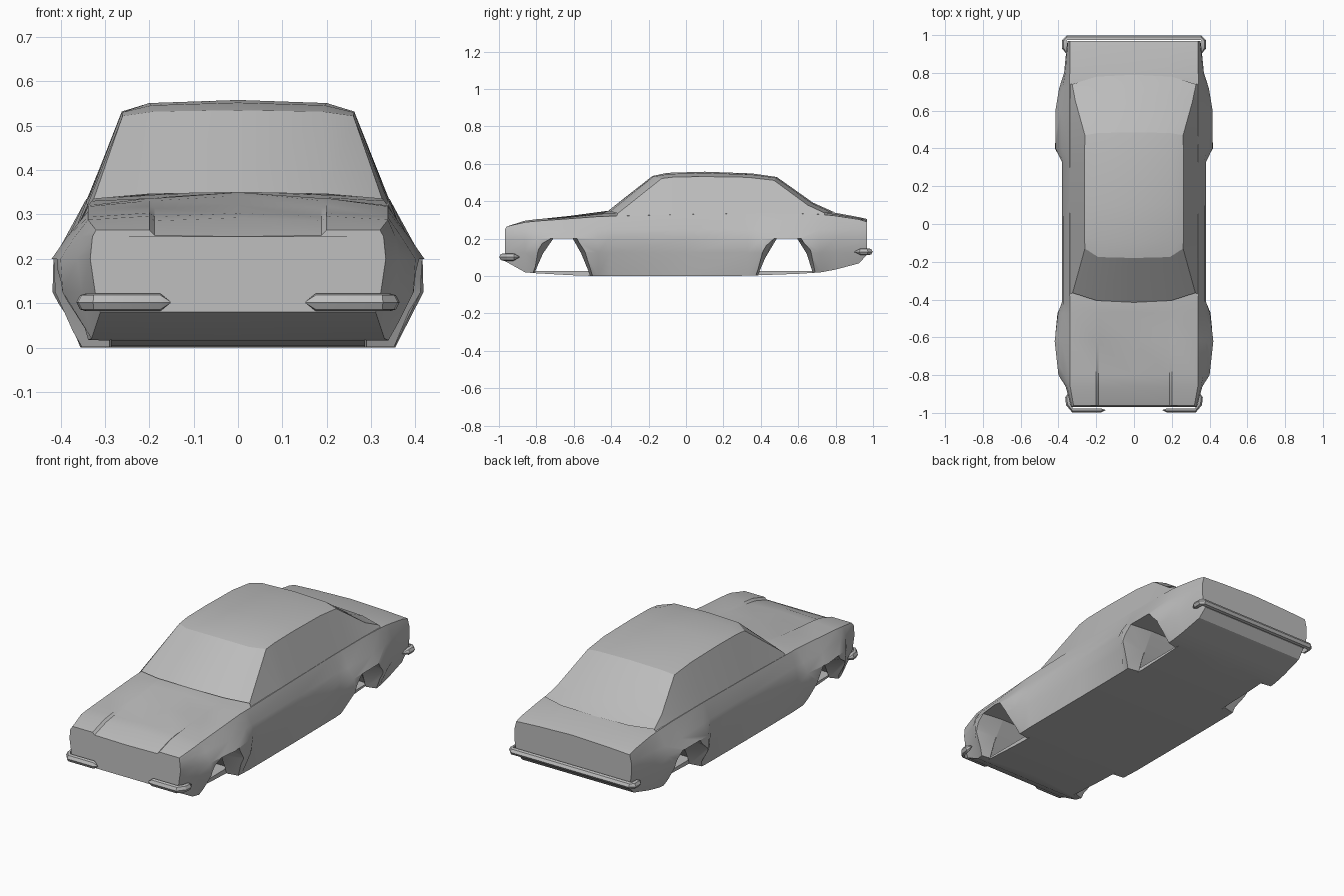
import bpy, bmesh
from mathutils import Vector

cube = bpy.data.objects.get("Cube")
if cube:
    bpy.data.objects.remove(cube)

paint = bpy.data.materials.new("grey_paint")
paint.use_nodes = True
paint.diffuse_color = (0.5, 0.5, 0.5, 1)
paint.node_tree.nodes["Principled BSDF"].inputs["Base Color"].default_value = (0.5, 0.5, 0.5, 1)


def loft(name, rings, closed=True, caps=True):
    """Skin a list of equal-length rings of points into one object."""
    bm = bmesh.new()
    rows = [[bm.verts.new(p) for p in ring] for ring in rings]
    n = len(rows[0])
    for a, b in zip(rows, rows[1:]):
        for i in range(n if closed else n - 1):
            j = (i + 1) % n
            bm.faces.new((a[i], a[j], b[j], b[i]))
    if caps:
        bm.faces.new(rows[0])
        bm.faces.new(rows[-1])
    bmesh.ops.remove_doubles(bm, verts=bm.verts, dist=0.0005)
    bmesh.ops.recalc_face_normals(bm, faces=bm.faces)
    mesh = bpy.data.meshes.new(name)
    bm.to_mesh(mesh)
    bm.free()
    mesh.materials.append(paint)
    obj = bpy.data.objects.new(name, mesh)
    bpy.context.collection.objects.link(obj)
    return obj


def smooth(obj, angle=0.5):
    bpy.ops.object.select_all(action='DESELECT')
    obj.select_set(True)
    bpy.context.view_layer.objects.active = obj
    bpy.ops.object.shade_smooth_by_angle(angle=angle)


def mirror_ring(half):
    """Complete a half section whose first and last points are on the centre line."""
    return half + [(-x, y, z) for x, y, z in reversed(half[1:-1])]


# Lower body stations: y, bottom z, x at bottom / 0.12 / 0.20 / 0.25 / shoulder,
# shoulder z, centre z, hood step depth
stations = [
    (-0.968, .080, .310, .322, .333, .328, .320, .265, .250, .012),
    (-0.860, .020, .330, .352, .362, .355, .338, .288, .293, .011),
    (-0.800, .015, .343, .395, .400, .368, .338, .294, .303, .009),
    (-0.620, .005, .350, .420, .420, .385, .338, .307, .322, .005),
    (-0.470, .000, .352, .405, .402, .375, .338, .318, .342, .000),
    (-0.410, .000, .355, .372, .380, .372, .340, .320, .350, .000),
    (0.000, .000, .355, .373, .380, .372, .342, .330, .345, .000),
    (0.330, .002, .355, .376, .382, .373, .342, .335, .350, .000),
    (0.400, .005, .355, .418, .416, .382, .342, .335, .352, .000),
    (0.600, .012, .350, .415, .416, .388, .342, .334, .355, .000),
    (0.720, .020, .345, .392, .396, .378, .342, .330, .350, .000),
    (0.800, .035, .342, .363, .370, .364, .340, .322, .338, .000),
    (0.925, .068, .335, .350, .358, .354, .340, .303, .315, .000),
    (0.968, .115, .330, .342, .352, .350, .340, .290, .305, .000),
]
rings = []
for y, zb, xb, x2, x3, x4, xs, zs, zc, d in stations:
    lean = 0.008 if y < -0.9 else 0      # nose leans back slightly at the hood edge
    ze = zs + (0.0 if d else 0.55 * (zc - zs))
    if d and y > -0.9:
        ze = zs + 0.6 * (zc - zs) + d * 0.5
    rings.append(mirror_ring([
        (0, y, zb), (xb, y, zb), (x2, y, max(.125, zb + .005)), (x3, y, .20), (x4, y, .25),
        (xs, y + lean, zs), (.2, y + lean, ze), (.188, y + lean, ze - d), (0, y + lean, zc)]))
body = loft("car_body", rings)

# Wheel openings: flared arch outside, open passage inside, floor kept in the middle
arches = {
    "front": ([(-.865, 0), (-.80, .16), (-.73, .20), (-.575, .20), (-.535, .14), (-.468, 0)],
              [(-.84, 0), (-.765, .12), (-.71, .20), (-.605, .20), (-.56, .12), (-.49, 0)]),
    "rear": ([(.335, 0), (.41, .15), (.465, .20), (.625, .20), (.675, .15), (.725, 0)],
             [(.36, 0), (.425, .10), (.485, .20), (.595, .20), (.645, .12), (.70, 0)]),
}
for name, (outer, inner) in arches.items():
    def section(x, pts, floor):
        return [(x, y, z if z else floor) for y, z in pts]
    half = [section(.46, outer, -.05), section(.29, inner, -.05), section(.285, inner, .026)]
    other = [[(-x, y, z) for x, y, z in r] for r in reversed(half)]
    cutter = loft(name + "_arch_cutter", half + other)
    cutter.hide_render = True
    mod = body.modifiers.new(name + "_arch", 'BOOLEAN')
    mod.operation, mod.solver, mod.object = 'DIFFERENCE', 'EXACT', cutter
    bpy.ops.object.select_all(action='DESELECT')
    bpy.context.view_layer.objects.active = body
    body.select_set(True)
    bpy.ops.object.modifier_apply(modifier=mod.name)
    bpy.data.objects.remove(cutter)
smooth(body)

# Cabin rows from windscreen base to rear window base: centre, inner, edge, side base
cabin_rows = [
    [(0, -.415, .350), (.20, -.405, .346), (.325, -.365, .335), (.343, -.375, .312)],
    [(0, -.180, .535), (.19, -.175, .532), (.260, -.130, .522), (.343, -.130, .318)],
    [(0, -.100, .552), (.195, -.09, .546), (.262, -.060, .530), (.343, -.060, .320)],
    [(0, .100, .558), (.20, .100, .551), (.262, .100, .532), (.343, .100, .325)],
    [(0, .350, .549), (.195, .350, .543), (.262, .330, .528), (.343, .330, .328)],
    [(0, .485, .530), (.19, .482, .525), (.260, .470, .512), (.343, .470, .328)],
    [(0, .680, .392), (.20, .675, .388), (.310, .650, .380), (.343, .650, .325)],
    [(0, .790, .343), (.20, .780, .340), (.328, .740, .338), (.343, .740, .320)],
]
cabin = loft("cabin", [[(-x, y, z) for x, y, z in reversed(r[1:])] + r for r in cabin_rows],
             closed=False, caps=False)
if sum(p.normal.z for p in cabin.data.polygons) < 0:
    cabin.data.flip_normals()
smooth(cabin, 0.42)


def bumper(name, path, z, h, depth):
    """Sweep a wedge section along a plan path; the ends taper to points."""
    pts = [Vector((x, y, 0)) for x, y in path]
    out = []
    for i, p in enumerate(pts):
        t = (pts[min(i + 1, len(pts) - 1)] - pts[max(i - 1, 0)]).normalized()
        n = Vector((t.y, -t.x, 0))
        s = 0.1 if i in (0, len(pts) - 1) else 1
        prof = [(-depth, h), (0, h * .8), (depth * .6, 0), (0, -h * .8), (-depth, -h)]
        out.append([p + n * (a * s) + Vector((0, 0, z + b * s)) for a, b in prof])
    smooth(loft(name, out))


# Split front bumpers and full-width rear bumper
for side, s in (("left", 1), ("right", -1)):
    path = [(s * x, y) for x, y in
            ((.152, -.985), (.175, -.99), (.325, -.99), (.352, -.955), (.356, -.92), (.345, -.89))]
    bumper(side + "_front_bumper", path if s > 0 else path[::-1], .102, .02, .014)
right = [(-.355, .90), (-.372, .93), (-.372, .97), (-.355, .99)]
bumper("rear_bumper", [(-x, y) for x, y in right] + right[::-1], .13, .018, .015)
